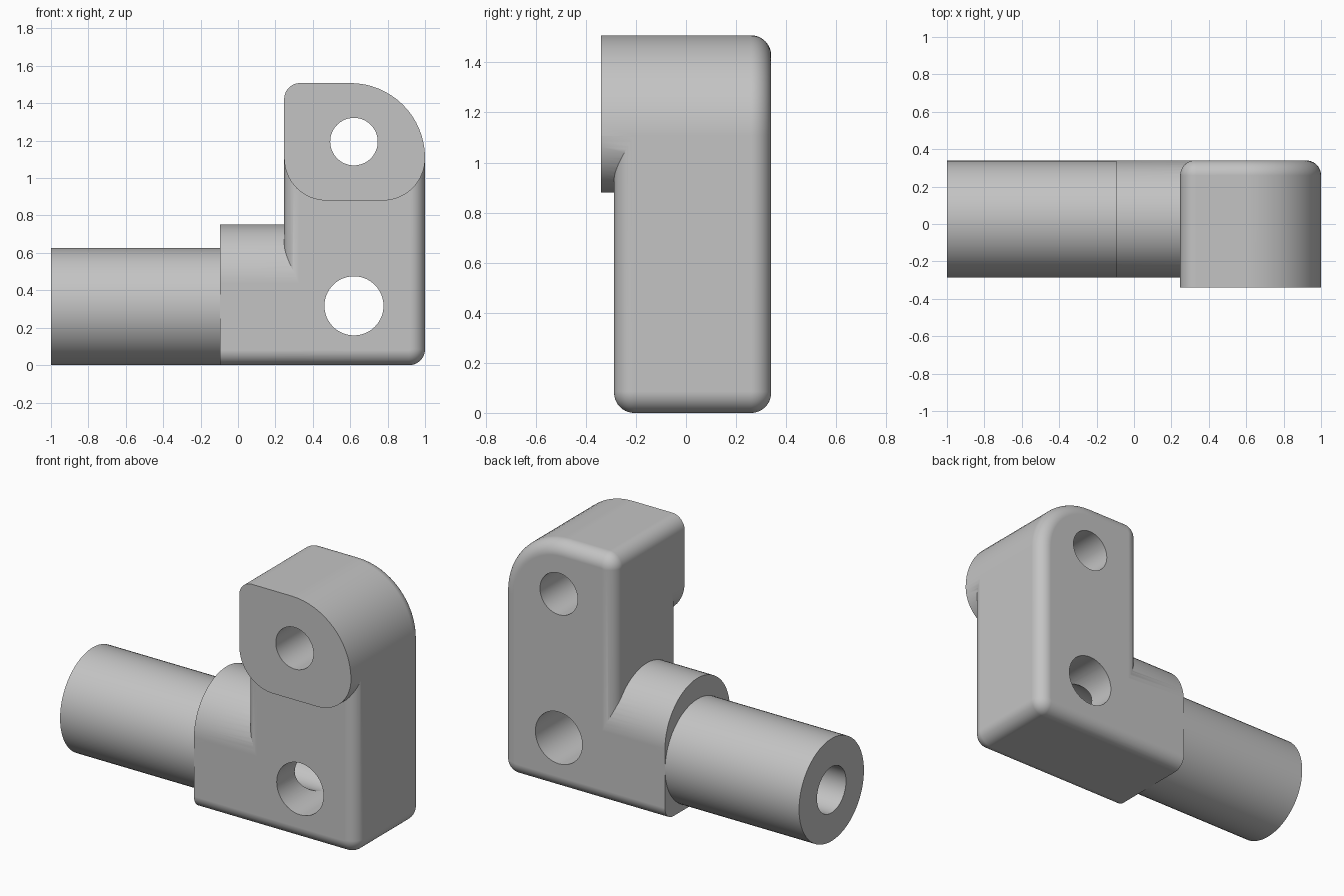
import bpy, bmesh
from math import sin, cos, pi, radians

if "Cube" in bpy.data.objects:
    bpy.data.objects.remove(bpy.data.objects["Cube"])

grey = bpy.data.materials.new("plain grey")
grey.use_nodes = True
grey.diffuse_color = (0.55, 0.55, 0.55, 1)
grey.node_tree.nodes["Principled BSDF"].inputs["Base Color"].default_value = grey.diffuse_color

STEPS = 16


def outline(u0, u1, v0, v1, radii, inset):
    """Rounded rectangle; radii run lower left, lower right, upper right, upper left."""
    corners = [(u0, v0, 1, 1), (u1, v0, -1, 1), (u1, v1, -1, -1), (u0, v1, 1, -1)]
    points = []
    for k, ((u, v, su, sv), r) in enumerate(zip(corners, radii)):
        for s in range(STEPS + 1):
            a = pi + (k + s / STEPS) * pi / 2
            points.append((u + su * r + (r - inset) * cos(a),
                           v + sv * r + (r - inset) * sin(a)))
    return points


def solid(name, axis, bounds, radii, start, end, fillet=0):
    """Extrude a rounded rectangle along an axis, rounding the rims of both ends."""
    if fillet:
        turns = [s / STEPS * pi / 2 for s in range(STEPS + 1)]
        rings = [(start + fillet * (1 - sin(t)), fillet * (1 - cos(t))) for t in reversed(turns)]
        rings.reverse()
        rings = [(start + fillet * (1 - cos(t)), fillet * (1 - sin(t))) for t in turns]
        rings += [(end - fillet * (1 - cos(t)), fillet * (1 - sin(t))) for t in reversed(turns)]
    else:
        rings = [(start, 0), (end, 0)]
    bm = bmesh.new()
    loops = []
    for w, inset in rings:
        loops.append([bm.verts.new((u, w, v) if axis == "Y" else (w, u, v))
                      for u, v in outline(*bounds, radii, inset)])
    n = len(loops[0])
    for a, b in zip(loops, loops[1:]):
        for i in range(n):
            bm.faces.new((a[i], a[(i + 1) % n], b[(i + 1) % n], b[i]))
    bm.faces.new(loops[0])
    bm.faces.new(loops[-1])
    bmesh.ops.remove_doubles(bm, verts=bm.verts, dist=1e-5)
    bmesh.ops.recalc_face_normals(bm, faces=bm.faces)
    mesh = bpy.data.meshes.new(name)
    bm.to_mesh(mesh)
    bm.free()
    mesh.materials.append(grey)
    obj = bpy.data.objects.new(name, mesh)
    bpy.context.collection.objects.link(obj)
    return obj


def rod(name, axis, u, v, r, start, end):
    return solid(name, axis, (u - r, u + r, v - r, v + r), [r] * 4, start, end)


def combine(target, other, operation):
    """Apply a boolean and remove the consumed part."""
    mod = target.modifiers.new(operation.lower(), "BOOLEAN")
    mod.operation, mod.object, mod.solver = operation, other, "MANIFOLD"
    bpy.context.view_layer.objects.active = target
    bpy.ops.object.modifier_apply(modifier=mod.name)
    bpy.data.objects.remove(other)


FRONT, BACK, MID = -0.287, 0.34, 0.0265
HALF = (BACK - FRONT) / 2
EDGE = 0.08

# Upright arm with rounded rims
bracket = solid("bracket", "Y", (0.247, 1, 0, 1.508), (0.085, 0.085, 0.4, 0.085),
                FRONT, BACK, EDGE)

# Raised pad at the top of the front
pad = solid("pad", "Y", (0.247, 1, 0.88, 1.508), (0.226, 0.226, 0.4, 0.085), -0.34, 0)

# Round-topped collar and the tube that leaves it
collar = solid("collar", "X", (FRONT, BACK, 0, 0.753), (EDGE, EDGE, HALF, HALF), -0.096, 0.4)
tube = rod("tube", "X", MID, HALF, HALF - 0.001, -1, 0)
for part in (pad, collar, tube):
    combine(bracket, part, "UNION")

# Two cross holes and the long bore that ends in the lower one
for cutter in (rod("lower_hole", "Y", 0.62, 0.317, 0.158, -0.5, 0.5),
               rod("upper_hole", "Y", 0.62, 1.195, 0.127, -0.5, 0.5),
               rod("bore", "X", MID, HALF, 0.14, -1.2, 0.62)):
    combine(bracket, cutter, "DIFFERENCE")

# Smooth shading with crisp edges
bpy.ops.object.select_all(action="DESELECT")
bracket.select_set(True)
bpy.context.view_layer.objects.active = bracket
bpy.ops.object.shade_smooth_by_angle(angle=radians(25))
weighted = bracket.modifiers.new("weighted normals", "WEIGHTED_NORMAL")
weighted.keep_sharp = True
